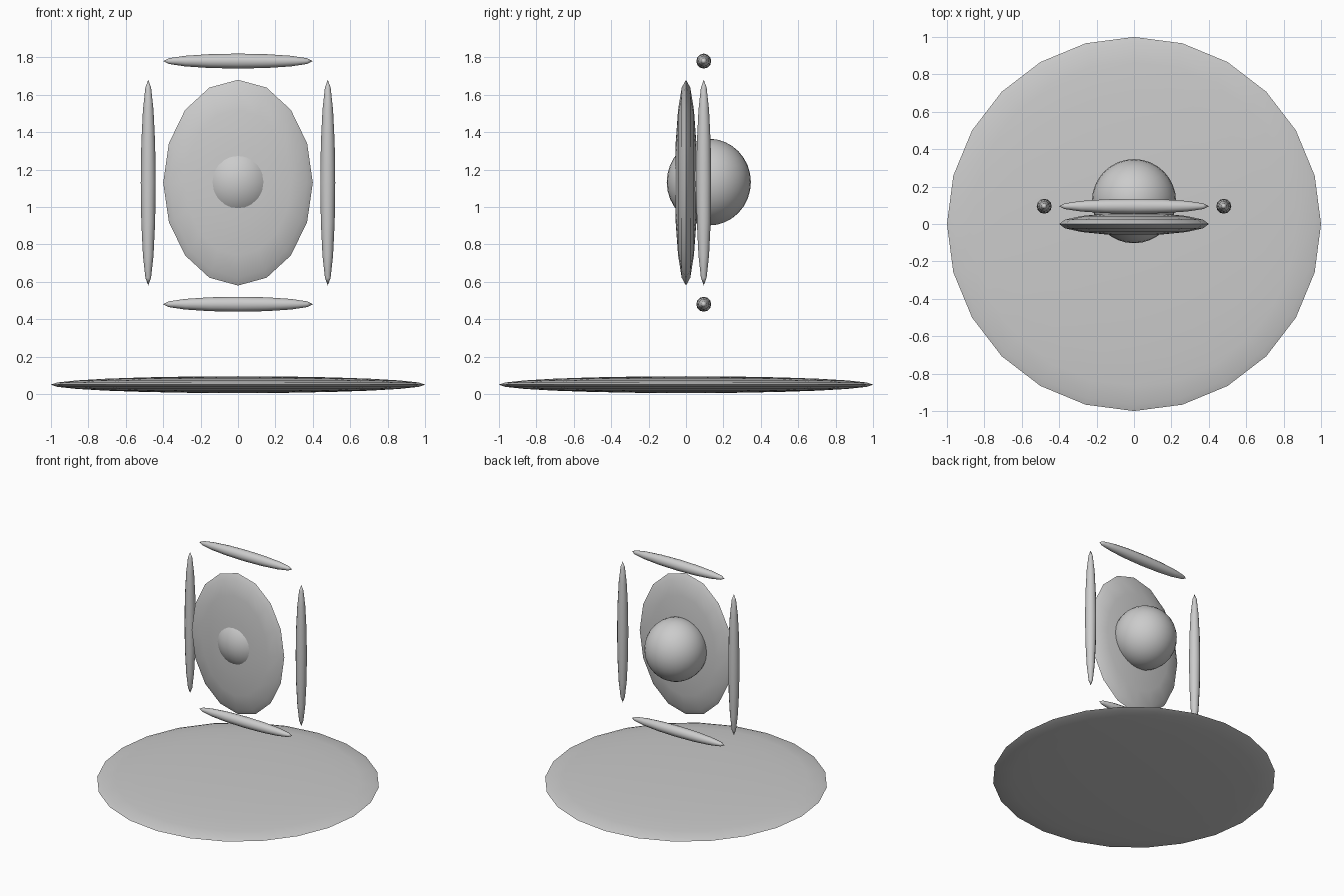
import bpy
from math import pi

if "Cube" in bpy.data.objects:
    bpy.data.objects.remove(bpy.data.objects["Cube"])


def ellipsoid(name, loc, radii, segs, rings, rot=(0, 0, 0)):
    """Squashed sphere; radii are along the sphere's own axes (pole = last)."""
    bpy.ops.mesh.primitive_uv_sphere_add(segments=segs, ring_count=rings,
                                         radius=1, location=loc, rotation=rot)
    ob = bpy.context.object
    ob.name = name
    ob.scale = radii
    bpy.ops.object.transform_apply(location=False, rotation=True, scale=True)
    bpy.ops.object.shade_smooth_by_angle(angle=pi / 6)
    return ob


MID = 1.13    # height of the panel centre
BAR_Y = 0.095  # depth of the frame bars

# Flat round base
ellipsoid("base", (0, 0, 0.05), (1, 1, 0.045), 24, 12)

# Upright oval panel, pole facing the front
ellipsoid("panel", (0, 0, MID), (0.4, 0.55, 0.06), 16, 8, (pi / 2, 0, 0))

# Ball pushed through the panel
ellipsoid("ball", (0, 0.122, MID + 0.003), (0.225, 0.225, 0.232), 32, 16)

# Frame of four spindle bars
for side, tag in ((-1, "left"), (1, "right")):
    ellipsoid(f"{tag}_bar", (side * 0.48, BAR_Y, MID),
              (0.04, 0.04, 0.55), 12, 8)
for side, tag in ((-1, "bottom"), (1, "top")):
    ellipsoid(f"{tag}_bar", (0, BAR_Y, MID + side * 0.65),
              (0.04, 0.04, 0.4), 12, 8, (0, pi / 2, 0))
